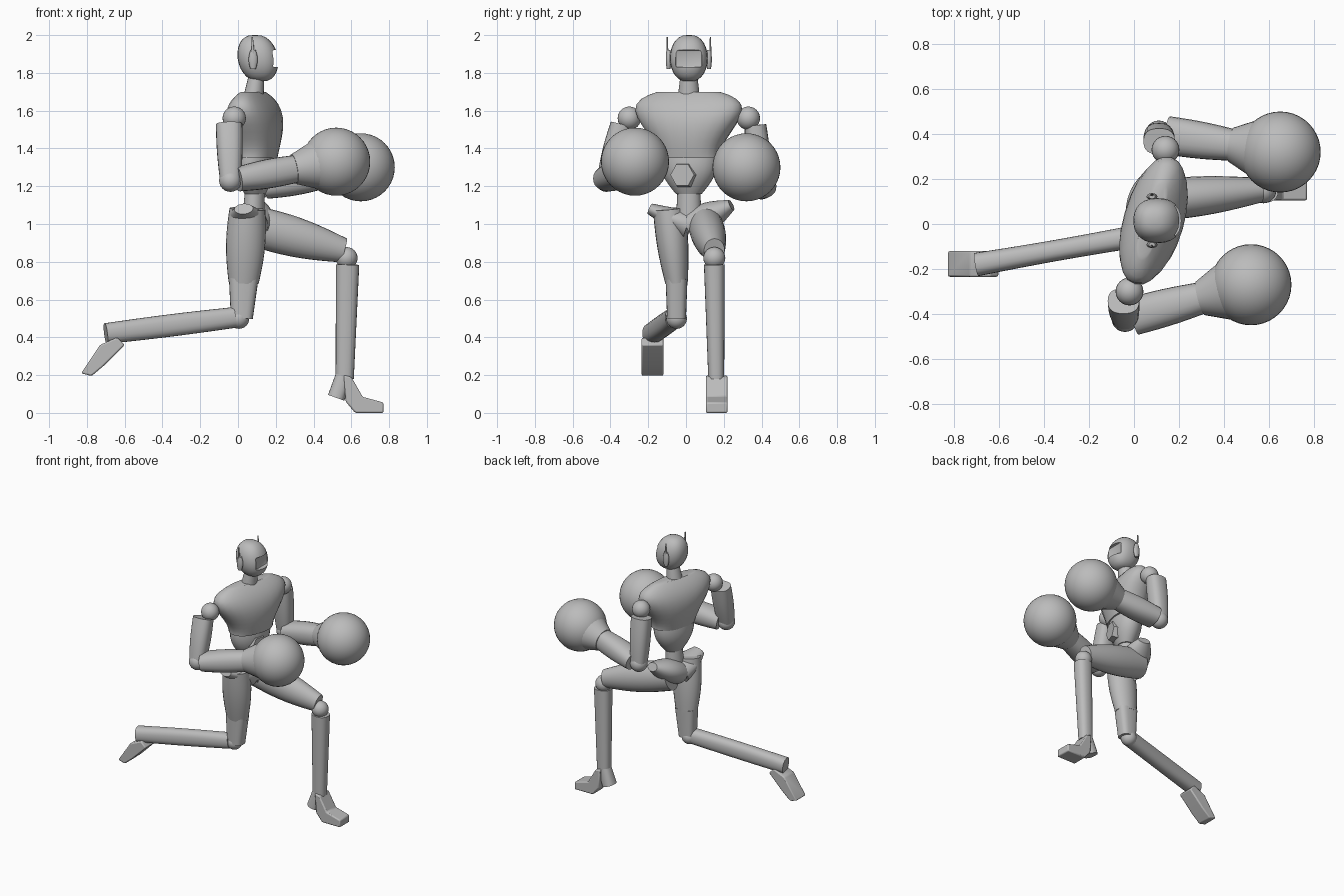
import bpy, bmesh
from math import sin, cos, pi, radians, copysign
from mathutils import Vector

cube = bpy.data.objects.get("Cube")
if cube:
    bpy.data.objects.remove(cube, do_unlink=True)

GREY = (0.5, 0.5, 0.5, 1)
grey = bpy.data.materials.new("plain grey")
grey.use_nodes = True
grey.diffuse_color = GREY
grey.node_tree.nodes["Principled BSDF"].inputs["Base Color"].default_value = GREY

X, Y, Z = Vector((1, 0, 0)), Vector((0, 1, 0)), Vector((0, 0, 1))
TWIST = radians(16)                                # upper body turn
SIDE = Vector((sin(TWIST), cos(TWIST), 0))         # towards the figure's left
FRONT = Vector((cos(TWIST), -sin(TWIST), 0))


def finish(name, bm):
    bmesh.ops.recalc_face_normals(bm, faces=bm.faces)
    mesh = bpy.data.meshes.new(name)
    bm.to_mesh(mesh)
    bm.free()
    mesh.materials.append(grey)
    part = bpy.data.objects.new(name, mesh)
    bpy.context.collection.objects.link(part)
    return part


def taper(first, last, bulge=0):
    """Radius rule: straight taper with a swelling at mid length."""
    return lambda t: first + (last - first) * t + bulge * sin(pi * t)


def sweep(name, start, end, width, depth, ref=Y, normal=None, power=2, sides=24, steps=14):
    """Skin rounded sections from start to end; width runs along ref."""
    start, end = Vector(start), Vector(end)
    normal = normal or (end - start).normalized()
    across = (ref - normal * ref.dot(normal)).normalized()
    through = normal.cross(across)
    bm = bmesh.new()
    previous = None
    for i in range(steps + 1):
        t = (1 - cos(pi * i / steps)) / 2          # rings crowd at the ends
        ring = []
        for k in range(sides):
            angle = 2 * pi * k / sides
            c, s = (copysign(abs(q) ** (2 / power), q) for q in (cos(angle), sin(angle)))
            ring.append(bm.verts.new(start.lerp(end, t) + across * width(t) * c + through * depth(t) * s))
        if previous:
            for k in range(sides):
                j = (k + 1) % sides
                bm.faces.new((previous[k], previous[j], ring[j], ring[k]))
        else:
            bm.faces.new(ring)
        previous = ring
    bm.faces.new(previous)
    return finish(name, bm)


def ball(name, centre, radius, segments=24):
    bm = bmesh.new()
    bmesh.ops.create_uvsphere(bm, u_segments=segments, v_segments=segments // 2, radius=radius)
    bmesh.ops.translate(bm, verts=bm.verts, vec=centre)
    return finish(name, bm)


def slab(name, outline, near, far):
    """Extrude an x-z outline along y, with softened edges."""
    bm = bmesh.new()
    face = bm.faces.new([bm.verts.new((x, near, z)) for x, z in outline])
    grown = bmesh.ops.extrude_face_region(bm, geom=[face])["geom"]
    moved = [item for item in grown if isinstance(item, bmesh.types.BMVert)]
    bmesh.ops.translate(bm, vec=Y * (far - near), verts=moved)
    part = finish(name, bm)
    bevel = part.modifiers.new("soft edges", "BEVEL")
    bevel.width, bevel.segments = 0.008, 2
    return part


# Head, with a visor recess cut into the face
def skull(t):
    return 0.01 + 0.09 * (4 * t * (1 - t)) ** 0.45


head = sweep("head", (0.12, 0.015, 1.755), (0.09, 0.015, 2), skull,
             lambda t: skull(t) * 1.07, normal=Z, power=2.3)
cutter = slab("visor_cutter", [(0.18, 1.83), (0.3, 1.83), (0.3, 1.92), (0.18, 1.92)], -0.055, 0.085)
visor = head.modifiers.new("visor", "BOOLEAN")
visor.object, visor.operation, visor.solver = cutter, "DIFFERENCE", "EXACT"
bpy.context.view_layer.objects.active = head
bpy.ops.object.modifier_apply(modifier=visor.name)
bpy.data.objects.remove(cutter, do_unlink=True)

sweep("neck", (0.08, 0.015, 1.66), (0.1, 0.015, 1.8), taper(0.06, 0.043), taper(0.055, 0.04), normal=Z)
for label, sign in (("left", 1), ("right", -1)):
    y = 0.015 + sign * 0.107
    sweep(label + "_ear_pod", (0.08, y, 1.82), (0.08, y, 1.92),
          taper(0.01, 0.01, 0.005), taper(0.014, 0.014, 0.01))
    y += sign * 0.007
    sweep(label + "_antenna", (0.08, y, 1.9), (0.075, y, 1.99), taper(0.006, 0.003), taper(0.008, 0.004))


# Chest that widens to rounded shoulders, then abdomen and waist
def chest_width(t):
    rise = min(1, t * 1.2)
    return (0.165 + 0.14 * rise * rise * (3 - 2 * rise)) * (1 - 0.45 * t ** 10)


def chest_depth(t):
    return (0.105 + 0.03 * sin(pi * t)) * (1 - 0.6 * t ** 6)


sweep("chest", (0.095, 0.015, 1.35), (0.08, 0.015, 1.7), chest_width, chest_depth, SIDE, Z, 2.3)
sweep("abdomen", (0.09, 0.015, 1.16), (0.09, 0.015, 1.37), taper(0.07, 0.155, 0.03), taper(0.055, 0.1, 0.02), SIDE, Z)
sweep("waist", (0.08, 0.015, 1), (0.09, 0.015, 1.2), taper(0.07, 0.06), taper(0.06, 0.05), SIDE, Z)
belly = Vector((0.09, 0.01, 1.26))
sweep("belly_plate", belly + FRONT * 0.06, belly + FRONT * 0.11,
      taper(0.075, 0.065), taper(0.075, 0.065), SIDE, sides=6, steps=1)

# Pelvis wings rising from the crotch to each hip
crotch = (0.06, 0.02, 0.99)
sweep("left_hip", crotch, (0.11, 0.24, 1.1), taper(0.1, 0.045, 0.03), taper(0.08, 0.03, 0.02), X)
sweep("right_hip", crotch, (0.03, -0.19, 1.08), taper(0.1, 0.05, 0.02), taper(0.08, 0.03), X)

# Left leg, stepping forward
sweep("left_thigh", (0.05, 0.1, 1), (0.56, 0.15, 0.86), taper(0.09, 0.055, 0.015), taper(0.105, 0.065, 0.02))
ball("left_knee", (0.575, 0.15, 0.82), 0.058)
sweep("left_shin", (0.58, 0.15, 0.785), (0.565, 0.16, 0.18), taper(0.055, 0.042), taper(0.062, 0.048), power=2.4)
sweep("left_heel", (0.57, 0.16, 0.22), (0.52, 0.16, 0.08), taper(0.04, 0.05), taper(0.045, 0.046), power=2.4)
slab("left_foot", [(0.56, 0.2), (0.6, 0.19), (0.66, 0.085), (0.77, 0.055), (0.77, 0), (0.62, 0), (0.57, 0.06)], 0.105, 0.22)

# Right leg, with the shin trailing behind
sweep("right_thigh", (0.05, -0.09, 1.08), (0.03, -0.05, 0.69), taper(0.085, 0.06, 0.01), taper(0.095, 0.08, 0.016))
sweep("right_knee_guard", (0.03, -0.05, 0.71), (0.02, -0.05, 0.5), taper(0.058, 0.05), taper(0.078, 0.058), power=3)
ball("right_knee", (0.005, -0.05, 0.5), 0.055)
sweep("right_shin", (-0.02, -0.06, 0.505), (-0.7, -0.18, 0.42), taper(0.05, 0.052, -0.004), taper(0.055, 0.055, 0.004), power=2.4)
slab("right_foot", [(-0.64, 0.4), (-0.6, 0.36), (-0.71, 0.25), (-0.775, 0.195), (-0.83, 0.21), (-0.73, 0.36)], -0.235, -0.12)

# Arms: shoulder, sleeve, elbow, forearm, flared cuff and round glove
arms = {
    "left": ((0.14, 0.33, 1.56), (0.11, 0.4, 1.19), (0.65, 0.32, 1.3)),
    "right": ((-0.02, -0.3, 1.56), (-0.04, -0.42, 1.23), (0.52, -0.27, 1.33)),
}
for label, points in arms.items():
    shoulder, elbow, glove = (Vector(p) for p in points)
    ball(label + "_shoulder", shoulder, 0.062)
    outward = Vector((-0.025, copysign(0.03, shoulder.y), 0))
    sweep(label + "_upper_arm", shoulder.lerp(elbow, 0.1) + outward, elbow,
          taper(0.058, 0.052, 0.008), taper(0.07, 0.055, 0.005), power=2.5)
    ball(label + "_elbow", elbow, 0.06)
    sweep(label + "_forearm", elbow.lerp(glove, 0.07), elbow.lerp(glove, 0.62),
          taper(0.085, 0.07, 0.005), taper(0.065, 0.073, 0.008), power=2.3)
    sweep(label + "_cuff", elbow.lerp(glove, 0.6), elbow.lerp(glove, 0.85), taper(0.078, 0.145), taper(0.08, 0.14))
    ball(label + "_glove", glove, 0.18, 40)

# Smooth shading with crisp edges kept
for part in bpy.context.collection.objects:
    part.select_set(part.type == "MESH" and grey.name in part.data.materials)
bpy.ops.object.shade_smooth_by_angle(angle=radians(35))
